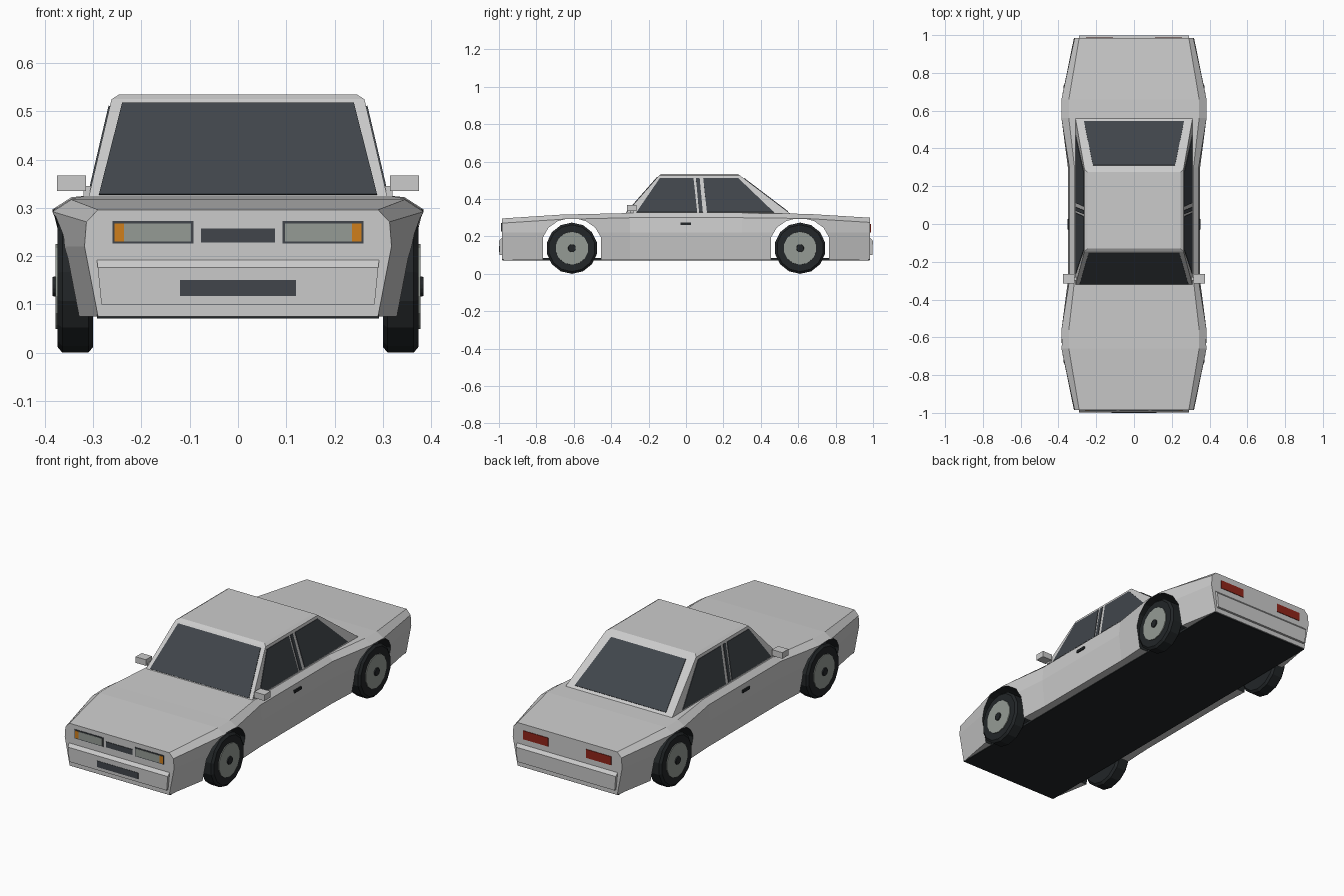
import bpy
import bmesh
from math import cos, sin, tau
from mathutils import Vector

cube = bpy.data.objects.get("Cube")
if cube:
    bpy.data.objects.remove(cube, do_unlink=True)


def material(name, r, g, b):
    mat = bpy.data.materials.new(name)
    mat.use_nodes = True
    mat.diffuse_color = (r, g, b, 1)
    bsdf = next(n for n in mat.node_tree.nodes if n.type == 'BSDF_PRINCIPLED')
    bsdf.inputs["Base Color"].default_value = (r, g, b, 1)
    return mat


PAINT = material("silver_paint", .6, .6, .6)
GLASS = material("dark_glass", .052, .06, .07)
BLACK = material("black_rubber", .016, .019, .021)
LENS = material("grey_lens", .3, .33, .3)
ORANGE = material("orange_indicator", .62, .21, .012)
RED = material("red_tail_light", .28, .018, .01)


def loft(name, rings, mat):
    """Skin equal-length closed rings and cap both ends."""
    bm = bmesh.new()
    rows = [[bm.verts.new(p) for p in ring] for ring in rings]
    n = len(rows[0])
    for a, b in zip(rows, rows[1:]):
        for i in range(n):
            j = (i + 1) % n
            bm.faces.new((a[i], a[j], b[j], b[i]))
    bm.faces.new(rows[0])
    bm.faces.new(rows[-1])
    bmesh.ops.recalc_face_normals(bm, faces=bm.faces)
    mesh = bpy.data.meshes.new(name)
    bm.to_mesh(mesh)
    bm.free()
    mesh.materials.append(mat)
    obj = bpy.data.objects.new(name, mesh)
    bpy.context.collection.objects.link(obj)
    return obj


def plate(name, points, mat, t=.003):
    """Thin panel centred on the plane of its points."""
    pts = [Vector(p) for p in points]
    off = (pts[1] - pts[0]).cross(pts[2] - pts[0]).normalized() * t
    return loft(name, [[p - off for p in pts], [p + off for p in pts]], mat)


def box(name, x0, x1, y0, y1, z0, z1, mat):
    return loft(name, [[(x0, y0, z), (x1, y0, z), (x1, y1, z), (x0, y1, z)]
                       for z in (z0, z1)], mat)


def end_plate(name, x0, x1, z0, z1, y, mat, t=.003):
    return plate(name, [(x0, y, z0), (x1, y, z0), (x1, y, z1), (x0, y, z1)], mat, t)


# Body: cross-sections along the car
END = (.29, .318, .314, .29)
FLARE = (.348, .376, .384, .345)
MID = (.335, .35, .342, .315)
stations = [(-.985, END, .296), (-.66, FLARE, .317), (-.56, FLARE, .319),
            (-.3, MID, .325), (.3, MID, .325), (.56, FLARE, .322),
            (.66, FLARE, .32), (.985, END, .3)]
rings = []
for y, widths, top in stations:
    half = list(zip(widths, (.075, .22, top - .025, top)))
    rings.append([(w, y, z) for w, z in half] +
                 [(-w, y, z) for w, z in reversed(half)])
body = loft("body", rings, PAINT)

# Wheel openings
AXLE_Y, AXLE_Z = .61, .137
half_arch = [(.155, -.1), (.155, .195), (.125, .247), (.075, .282), (.03, .294)]
arch = half_arch + [(-y, z) for y, z in reversed(half_arch)]
cutters = []
for s in (-1, 1):
    cutter = loft("arch_cutter", [[(x, s * AXLE_Y + y, z) for y, z in arch]
                                  for x in (-.5, .5)], BLACK)
    cutter.hide_render = True
    cutters.append(cutter)
    mod = body.modifiers.new("arch", 'BOOLEAN')
    mod.operation = 'DIFFERENCE'
    mod.solver = 'EXACT'
    mod.material_mode = 'TRANSFER'
    mod.object = cutter
bpy.context.view_layer.update()
graph = bpy.context.evaluated_depsgraph_get()
cut_mesh = bpy.data.meshes.new_from_object(body.evaluated_get(graph))
body.modifiers.clear()
body.data = cut_mesh
for cutter in cutters:
    bpy.data.objects.remove(cutter, do_unlink=True)

# Underside
box("floor_pan", -.292, .292, -.98, .98, .071, .085, BLACK)

# Cabin
BASE, EAVE = .325, .525


def cabin_ring(w, y0, y1, z):
    return [(-w, y0, z), (w, y0, z), (w, y1, z), (-w, y1, z)]


loft("cabin", [cabin_ring(.31, -.325, .56, BASE - .005),
               cabin_ring(.262, -.145, .29, EAVE),
               cabin_ring(.246, -.13, .275, .535)], PAINT)


def side_x(z):
    return .31 - .048 * (z - BASE + .005) / .205


def front_y(z):
    return -.325 + .18 * (z - BASE + .005) / .205


def rear_y(z):
    return .56 - .27 * (z - BASE + .005) / .205


def screen(name, slope, low, high, w_low, w_high):
    plate(name, [(-w_low, slope(low), low), (w_low, slope(low), low),
                 (w_high, slope(high), high), (-w_high, slope(high), high)], GLASS)


screen("windscreen", front_y, .327, .516, .288, .24)
screen("rear_window", rear_y, .332, .51, .265, .217)

LOW, HIGH = .329, .511
side_glass = {"front_side_window": (-.265, .06, .04, -.14),
              "pillar_strip": (.07, .09, .073, .053),
              "rear_side_window": (.112, .47, .28, .092)}
for s, side in ((1, "left"), (-1, "right")):
    for name, ys in side_glass.items():
        plate(f"{side}_{name}", [(s * side_x(z), y, z) for y, z in
                                 zip(ys, (LOW, LOW, HIGH, HIGH))], GLASS)
    # Mirrors and door handles
    inner, outer = sorted((s * .315, s * .375))
    box(f"{side}_mirror", inner, outer, -.315, -.265, .335, .367, PAINT)
    inner, outer = sorted((s * .29, s * .32))
    box(f"{side}_mirror_stalk", inner, outer, -.3, -.28, .325, .345, PAINT)
    inner, outer = sorted((s * .335, s * .352))
    box(f"{side}_door_handle", inner, outer, -.03, .027, .26, .274, BLACK)

    # Lamps
    def lamp(name, x0, x1, z0, z1, y, mat, t):
        a, b = sorted((s * x0, s * x1))
        end_plate(f"{side}_{name}", a, b, z0, z1, y, mat, t)

    lamp("headlight_frame", .092, .26, .226, .273, -.985, GLASS, .003)
    lamp("headlight", .097, .236, .23, .268, -.985, LENS, .0045)
    lamp("indicator", .236, .256, .23, .268, -.985, ORANGE, .0045)
    lamp("tail_light", .11, .255, .222, .267, .985, RED, .003)

# Bumpers with a sloping top
for s, name in ((-1, "front_bumper"), (1, "rear_bumper")):
    profile = [(.975, .1), (.997, .1), (.999, .176), (.985, .192), (.975, .192)]
    loft(name, [[(e * (.283 + .1 * (z - .1)), s * y, z) for y, z in profile]
                for e in (-1, 1)], PAINT)
end_plate("grille", -.077, .077, .228, .257, -.985, GLASS)
end_plate("lower_intake", -.12, .12, .117, .15, -.9975, GLASS, .0025)

# Wheels: tyre, rim and hub as stacked rings
SIDES = 14


def disc(x, y, r):
    return [(x, y + r * cos(tau * (i + .5) / SIDES),
             AXLE_Z + r * sin(tau * (i + .5) / SIDES)) for i in range(SIDES)]


def turned(name, s, y, profile, mat):
    loft(name, [disc(s * x, y, r) for x, r in profile], mat)


for s, side in ((1, "left"), (-1, "right")):
    for y, end in ((-AXLE_Y, "front"), (AXLE_Y, "rear")):
        label = f"{end}_{side}"
        turned(label + "_tyre", s, y, [(.3, .125), (.31, .137), (.364, .137),
                                       (.374, .125)], BLACK)
        turned(label + "_rim", s, y, [(.36, .09), (.378, .088)], LENS)
        turned(label + "_hub", s, y, [(.37, .022), (.384, .02)], BLACK)
